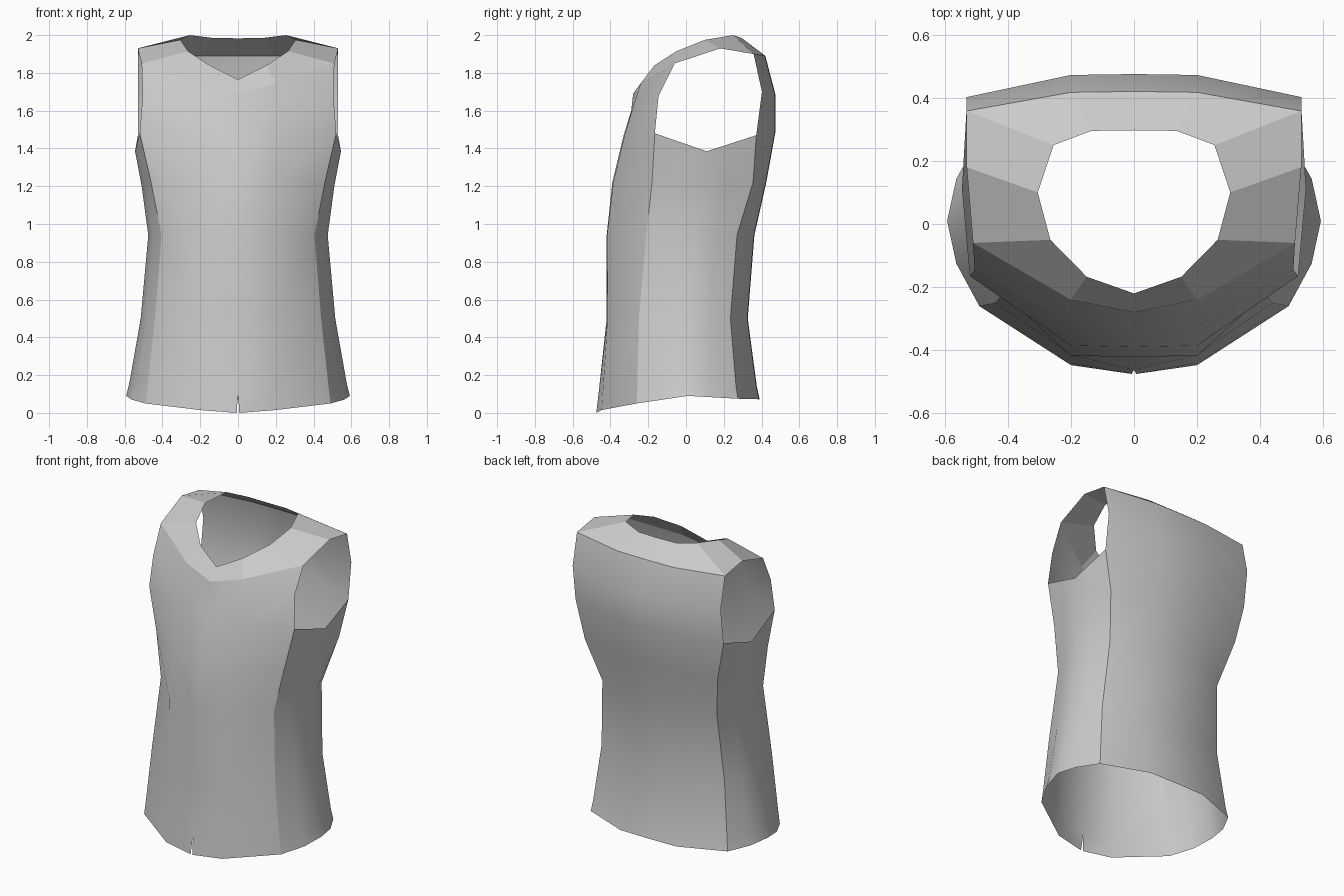
import bpy, bmesh

if "Cube" in bpy.data.objects:
    bpy.data.objects.remove(bpy.data.objects["Cube"])


def patch(name, rows, smooth=True):
    """Skin a grid of points (bottom to top, front to back) and mirror it across x."""
    bm = bmesh.new()
    grid = [[bm.verts.new(p) for p in row] for row in rows]
    for low, high in zip(grid, grid[1:]):
        for j in range(len(low) - 1):
            f = bm.faces.new((low[j], low[j + 1], high[j + 1], high[j]))
            f.smooth = smooth
    mesh = bpy.data.meshes.new(name)
    bm.to_mesh(mesh)
    bm.free()
    ob = bpy.data.objects.new(name, mesh)
    bpy.context.collection.objects.link(ob)
    m = ob.modifiers.new("mirror", 'MIRROR')
    m.merge_threshold = 0.001
    return ob


def between(a, b, t, bulge=0.0):
    p = [u + (v - u) * t for u, v in zip(a, b)]
    p[0] += bulge
    return tuple(p)


# Vertical seams of the body, hem to armhole
front_seam = [(.49, -.26, .05), (.48, -.258, .13), (.44, -.25, .5), (.405, -.21, .94),
              (.46, -.18, 1.22), (.52, -.165, 1.48)]
side_line = [(.592, .01, .09), (.575, .01, .16), (.515, .02, .5), (.475, .04, .94),
             (.51, .07, 1.2), (.545, .11, 1.385)]
back_seam = [(.49, .275, .075), (.48, .265, .14), (.44, .235, .5), (.41, .27, .94),
             (.475, .355, 1.22), (.53, .372, 1.47)]

# Side panels under the arms, gently bulged between the seams
side_rows = []
for i, (f, s, b) in enumerate(zip(front_seam, side_line, back_seam)):
    bulge = .022 * (1 - i / 5)
    side_rows.append([f, between(f, s, .5, bulge), s, between(s, b, .5, bulge), b])
patch("side_panel", side_rows)

# Front panel: centre and mid-front (y, z) profiles, with a small slit at the hem
front_seam += [(.505, -.145, 1.68), (.51, -.06, 1.85)]
front_mid = [(-.447, .015), (-.44, .12), (-.415, .5), (-.418, .94), (-.385, 1.22),
             (-.325, 1.47), (-.28, 1.62), (-.24, 1.745)]
front_mid = [(.2, y, z) for y, z in front_mid]
front_centre = [(-.475, 0), (-.462, .11), (-.42, .5), (-.42, .94), (-.39, 1.22),
                (-.33, 1.47), (-.29, 1.6), (-.28, 1.69)]
front_centre = [(.007 if i == 0 else 0, y, z) for i, (y, z) in enumerate(front_centre)]
patch("front_panel", list(zip(front_centre, front_mid, front_seam)))

# Back panel
back_seam += [(.53, .402, 1.7), (.53, .358, 1.9)]
back_line = [(.39, .072), (.375, .14), (.327, .5), (.362, .94), (.425, 1.22),
             (.474, 1.49), (.475, 1.68), (.42, 1.89)]
back_mid = [(.2, y - .003, z) for y, z in back_line]
back_centre = [(0, y, z) for y, z in back_line]
patch("back_panel", list(zip(back_seam, back_mid, back_centre)))

# Shoulder yoke from the panel tops to the V neckline
outer = [front_centre[-1], front_mid[-1], front_seam[-1], (.53, .18, 1.93),
         back_seam[-1], back_mid[-1], back_centre[-1]]
neck = [(0, -.22, 1.765), (.15, -.167, 1.84), (.265, -.05, 1.915), (.305, .10, 1.975),
        (.255, .25, 2.0), (.135, .295, 1.985), (0, .297, 1.983)]
patch("shoulder_yoke", [outer, neck], smooth=False)
